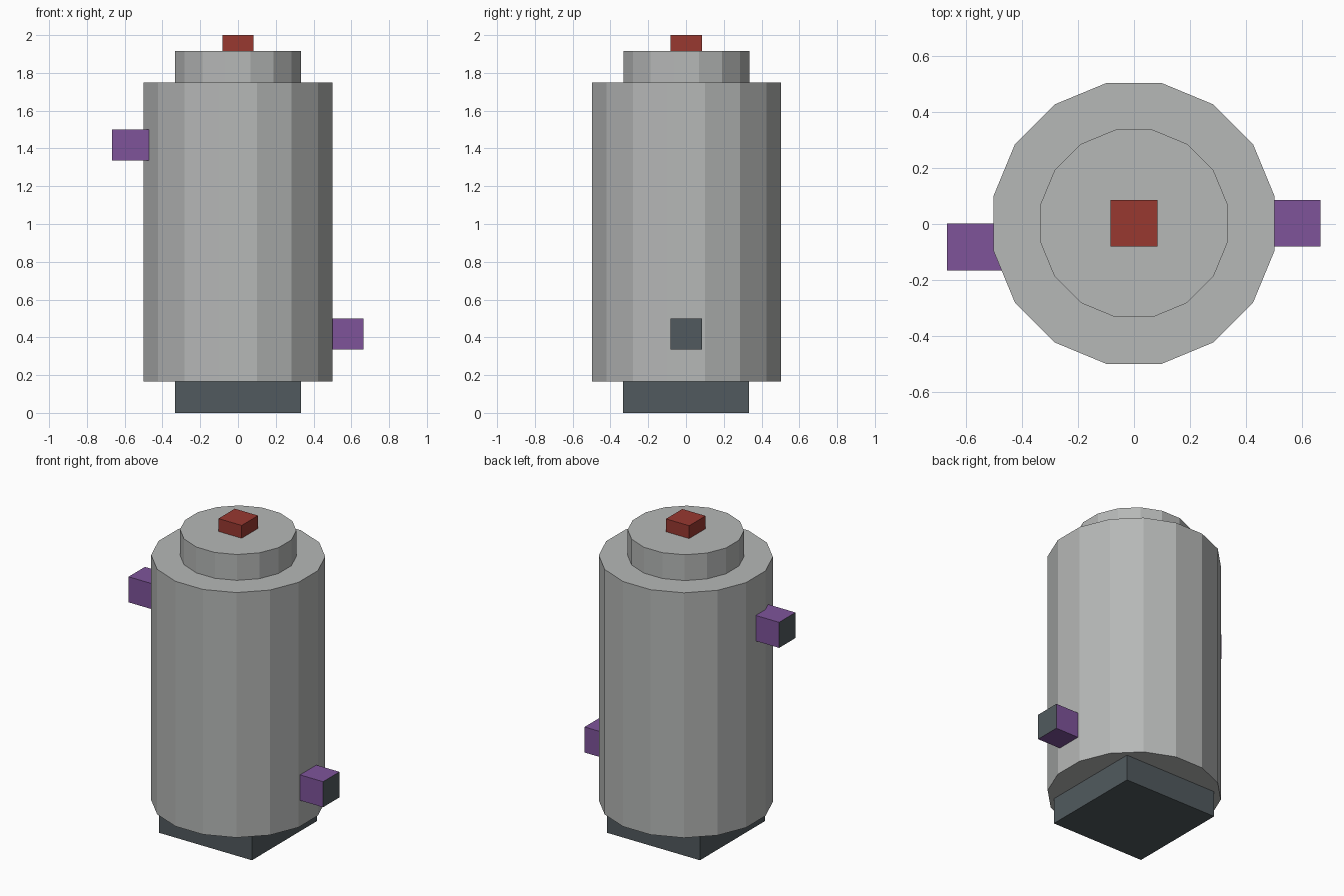
import bpy, math

if "Cube" in bpy.data.objects:
    bpy.data.objects.remove(bpy.data.objects["Cube"])


def material(name, rgb):
    # sRGB 0-255 to linear
    lin = [((c / 255 + 0.055) / 1.055) ** 2.4 for c in rgb]
    m = bpy.data.materials.new(name)
    m.diffuse_color = (*lin, 1)
    m.use_nodes = True
    m.node_tree.nodes["Principled BSDF"].inputs["Base Color"].default_value = m.diffuse_color
    return m


GREY = material("light_grey", (182, 184, 183))
DARK = material("dark_slate", (81, 90, 94))
PURPLE = material("purple", (126, 84, 154))
RED = material("red", (152, 56, 48))


def box(name, lo, hi, mat):
    bpy.ops.mesh.primitive_cube_add(size=1, location=[(a + b) / 2 for a, b in zip(lo, hi)])
    ob = bpy.context.object
    ob.name = name
    ob.scale = [b - a for a, b in zip(lo, hi)]
    bpy.ops.object.transform_apply(location=False, rotation=False, scale=True)
    ob.data.materials.append(mat)
    return ob


def drum(name, apothem, z0, z1):
    # 16-sided cylinder with flats facing the axes
    bpy.ops.mesh.primitive_cylinder_add(
        vertices=16, radius=apothem / math.cos(math.pi / 16), depth=z1 - z0,
        location=(0, 0.002, (z0 + z1) / 2), rotation=(0, 0, math.pi / 16))
    ob = bpy.context.object
    ob.name = name
    ob.data.materials.append(GREY)


def port(name, lo, hi, side):
    # side connector with a dark outer end
    ob = box(name, lo, hi, PURPLE)
    ob.data.materials.append(DARK)
    for p in ob.data.polygons:
        if p.normal.x * side > 0.9:
            p.material_index = 1


# square base, tank body, neck and top button
box("base", (-0.333, -0.333, 0), (0.333, 0.333, 0.167), DARK)
drum("tank_body", 0.5, 0.167, 1.75)
drum("tank_neck", 0.334, 1.75, 1.917)
box("top_button", (-0.083, -0.081, 1.917), (0.083, 0.086, 2.0), RED)

# side connectors
port("lower_right_port", (0.5, -0.081, 0.335), (0.665, 0.086, 0.5), 1)
port("upper_left_port", (-0.667, -0.165, 1.335), (-0.472, 0.002, 1.5), -1)
